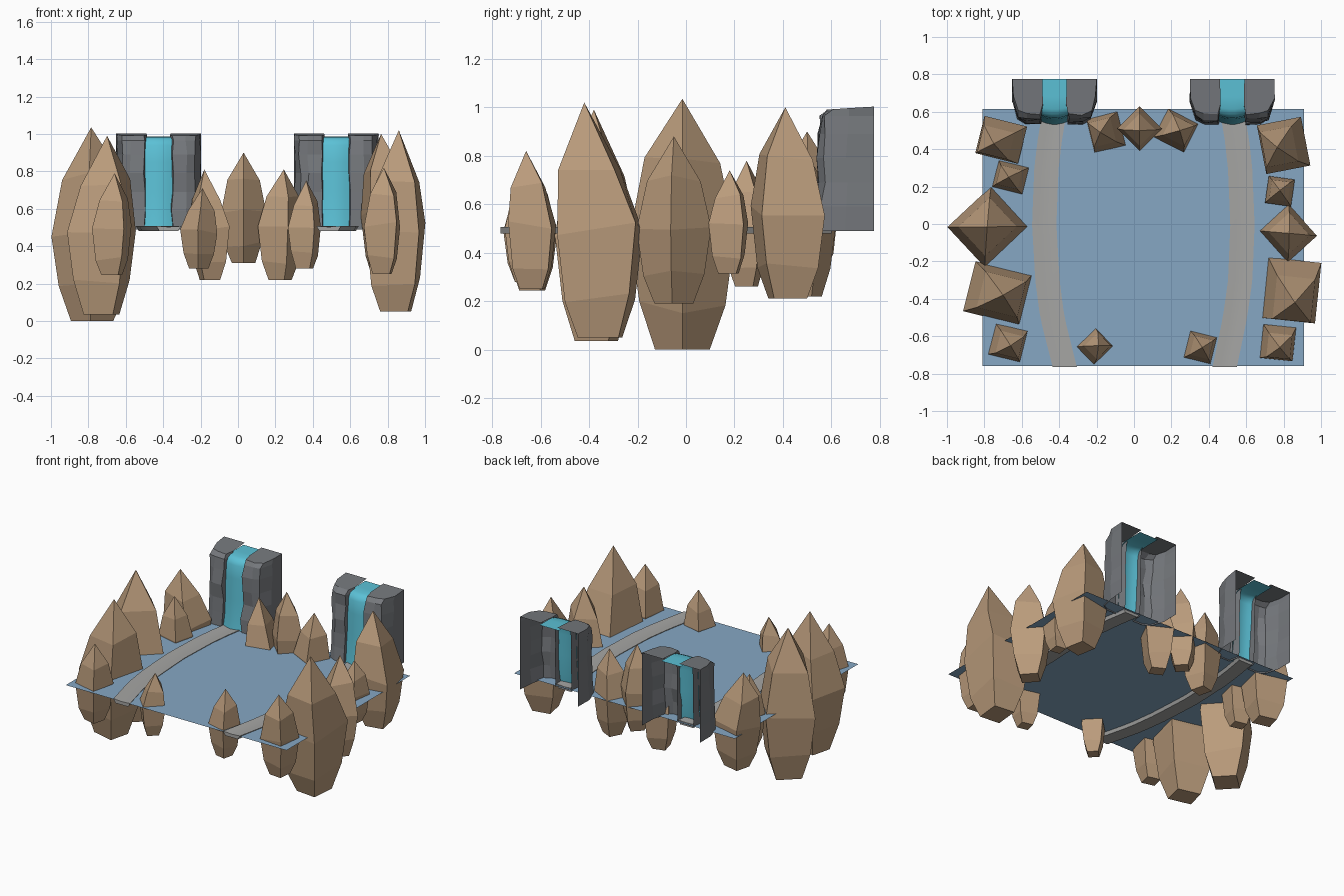
import bpy, bmesh, math, random

if "Cube" in bpy.data.objects:
    bpy.data.objects.remove(bpy.data.objects["Cube"])

random.seed(4)


def material(name, rgb):
    m = bpy.data.materials.new(name)
    m.diffuse_color = (*rgb, 1)
    m.use_nodes = True
    m.node_tree.nodes["Principled BSDF"].inputs["Base Color"].default_value = m.diffuse_color
    return m


TAN = material("tan_stone", (0.49, 0.33, 0.20))
GREY = material("cliff_grey", (0.18, 0.19, 0.205))
BED = material("bed_grey", (0.38, 0.38, 0.37))
LAKE = material("lake_blue", (0.24, 0.39, 0.55))
FALL = material("fall_blue", (0.105, 0.53, 0.67))


def finish(bm, name, mat, smooth=None, recalc=True, up=False):
    if recalc:
        bmesh.ops.recalc_face_normals(bm, faces=bm.faces)
    # Open sheets: make the topmost level face point upward
    if up:
        bm.normal_update()
        flattest = max(bm.faces, key=lambda f: abs(f.normal.z))
        if flattest.normal.z < 0:
            bmesh.ops.reverse_faces(bm, faces=bm.faces)
    me = bpy.data.meshes.new(name)
    bm.to_mesh(me)
    bm.free()
    ob = bpy.data.objects.new(name, me)
    bpy.context.collection.objects.link(ob)
    me.materials.append(mat)
    if smooth:
        bpy.context.view_layer.objects.active = ob
        ob.select_set(True)
        bpy.ops.object.shade_smooth_by_angle(angle=math.radians(smooth))
        ob.select_set(False)
    return ob


def loft(bm, rings, closed):
    """Join rows of points with quads; returns the vertex rows."""
    rows = [[bm.verts.new(p) for p in r] for r in rings]
    n = len(rows[0])
    for a, b in zip(rows, rows[1:]):
        for i in range(n if closed else n - 1):
            j = (i + 1) % n
            bm.faces.new((a[i], a[j], b[j], b[i]))
    return rows


# Four-sided pointed boulders: widest at the middle, cut flat underneath
def boulder(name, cx, cy, wx, wy, deg, z0, z1, ax, ay):
    bm = bmesh.new()
    a = math.radians(deg)
    rings = []
    for t, s, lean in ((0, .52, 0), (.17, .82, 0), (.46, 1, 0), (.74, .72, .7)):
        ring = []
        for sx, sy in ((-1, -1), (1, -1), (1, 1), (-1, 1)):
            x, y = sx * wx / 2 * s, sy * wy / 2 * s
            z = z0 + t * (z1 - z0)
            if t > 0:
                z += random.uniform(-.03, .03) * (z1 - z0)
            ring.append((cx + x * math.cos(a) - y * math.sin(a) + lean * (ax - cx),
                         cy + x * math.sin(a) + y * math.cos(a) + lean * (ay - cy), z))
        rings.append(ring)
    rows = loft(bm, rings, True)
    bm.faces.new(rows[0])
    tip = bm.verts.new((ax, ay, z1))
    for i in range(4):
        bm.faces.new((rows[-1][i], rows[-1][(i + 1) % 4], tip))
    finish(bm, name, TAN)


# centre x, y, width x, y, turn, bottom, top, tip x, y
BOULDERS = [
    (-.71, .45, .235, .205, -14, .22, .88, -.75, .43),
    (-.66, .25, .165, .145, -14, .26, .78, -.67, .25),
    (-.78, -.015, .32, .295, 43, .00, 1.035, -.785, -.015),
    (-.73, -.37, .31, .275, -14, .035, .99, -.70, -.38),
    (-.675, -.635, .175, .17, -14, .245, .79, -.66, -.65),
    (.80, .42, .24, .265, 11, .21, 1.00, .765, .41),
    (.78, .175, .14, .145, -8, .315, .74, .78, .18),
    (.825, -.05, .21, .225, 42, .19, .88, .83, -.05),
    (.843, -.355, .285, .325, -6, .05, 1.02, .86, -.42),
    (.77, -.635, .175, .18, -6, .25, .82, .78, -.66),
    (-.15, .49, .17, .185, 14, .22, .81, -.18, .49),
    (.03, .51, .17, .17, 45, .31, .90, .03, .50),
    (.225, .50, .18, .17, -27, .22, .81, .245, .50),
    (-.21, -.655, .145, .135, 44, .28, .71, -.19, -.65),
    (.355, -.66, .145, .145, -14, .28, .75, .365, -.66),
]
for k, b in enumerate(BOULDERS):
    boulder(f"boulder_{k + 1}", *b)

# Lake surface: one thin sheet
bm = bmesh.new()
loft(bm, [[(-.81, -.76, .50), (.91, -.76, .50)],
          [(-.81, .615, .50), (.91, .615, .50)]], False)
finish(bm, "lake_surface", LAKE, up=True)


# Curved stream beds with a shallow dished top
def bed(name, pts):
    bm = bmesh.new()
    ys = [p[0] for p in pts]
    rings = []
    steps = 18
    for i in range(steps + 1):
        y = ys[0] + (ys[-1] - ys[0]) * i / steps
        k = next(j for j in range(len(pts) - 1) if y >= ys[j + 1] - 1e-6)
        f = (y - ys[k]) / (ys[k + 1] - ys[k])
        x = pts[k][1] + f * (pts[k + 1][1] - pts[k][1])
        rings.append([(x + dx, y, z) for dx, z in (
            (-.065, .507), (-.03, .505), (0, .503), (.03, .505),
            (.065, .507), (.05, .48), (-.05, .48))])
    rows = loft(bm, rings, True)
    bm.faces.new(rows[0])
    bm.faces.new(rows[-1])
    finish(bm, name, BED, 35)


bed("left_stream_bed", [(.6, -.425), (.45, -.45), (.3, -.468), (0, -.48),
                        (-.3, -.463), (-.5, -.437), (-.765, -.37)])
bed("right_stream_bed", [(.6, .525), (.45, .55), (.3, .567), (0, .58),
                         (-.3, .568), (-.5, .54), (-.765, .485)])


# Waterfalls: water sheet between two cliff shells, open at the back and below
def cliff(name, cx, side):
    plan = [(.226, .775), (.222, .66), (.195, .57), (.15, .55),
            (.075, .548), (.062, .62)]
    bm = bmesh.new()
    rings = []
    for z, push in ((.49, -.012), (.59, -.008), (.69, .0), (.79, -.006),
                    (.89, .002), (.965, .008), (1.003, .035)):
        ring = []
        for i, (x, y) in enumerate(plan):
            jx, jy = random.uniform(-.006, .006), random.uniform(-.008, .008)
            if i in (0, len(plan) - 1):
                jx = jy = 0
            front = (.775 - y) / .225
            ring.append((cx + side * (x + jx), y + jy + push * front,
                         z - (.012 * front if z > .98 else 0)))
        rings.append(ring)
    rows = loft(bm, rings, False)
    # top cap reaches the open back edge beside the water
    corner = bm.verts.new((cx + side * .065, .775, 1.003))
    bm.faces.new(rows[-1] + [corner])
    if side > 0:  # outward facing walls on both mirrored halves
        bmesh.ops.reverse_faces(bm, faces=bm.faces)
    finish(bm, name, GREY, recalc=False)


def fall(name, cx):
    bm = bmesh.new()
    rings = []
    for y, z in ((.775, .985), (.68, .985), (.62, .983), (.59, .97),
                 (.575, .94), (.568, .85), (.56, .7), (.55, .56), (.54, .495)):
        bow = .018 * (.775 - y) / .235
        rings.append([(cx + u * .075, y + bow * (u * u - .5), z)
                      for u in (-1, -.6, -.2, .2, .6, 1)])
    loft(bm, rings, False)
    finish(bm, name, FALL, 60, up=True)


for label, cx in (("left", -.425), ("right", .525)):
    fall(label + "_waterfall", cx)
    cliff(label + "_fall_west_cliff", cx, -1)
    cliff(label + "_fall_east_cliff", cx, 1)
